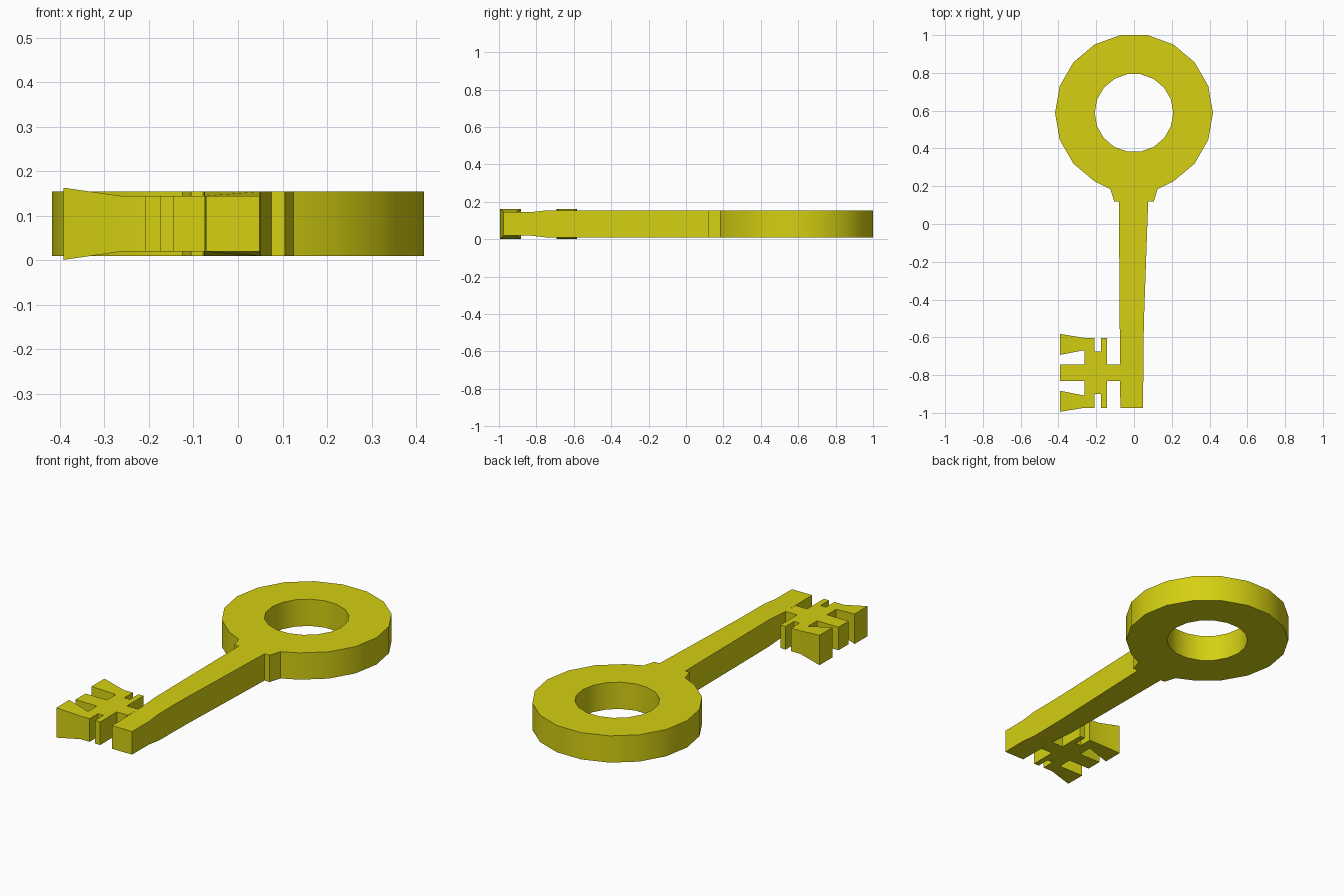
import bpy, bmesh, math

if "Cube" in bpy.data.objects:
    bpy.data.objects.remove(bpy.data.objects["Cube"])

MID = 0.082      # height of the flat centre plane
FULL = 0.0725    # half thickness of ring and shaft
THIN = 0.0625    # half thickness near the tip
FLARE = 0.081    # half thickness at the tooth ends
BIT_Y = -0.788   # mirror line of the bit

brass = bpy.data.materials.new("yellow_brass")
brass.use_nodes = True
brass.diffuse_color = (0.66, 0.63, 0.006, 1)
brass.node_tree.nodes["Principled BSDF"].inputs["Base Color"].default_value = brass.diffuse_color


def finish(name, bm):
    bmesh.ops.remove_doubles(bm, verts=bm.verts, dist=0.0001)
    bmesh.ops.recalc_face_normals(bm, faces=bm.faces)
    mesh = bpy.data.meshes.new(name)
    bm.to_mesh(mesh)
    bm.free()
    mesh.materials.append(brass)
    obj = bpy.data.objects.new(name, mesh)
    bpy.context.collection.objects.link(obj)
    bpy.ops.object.select_all(action='DESELECT')
    obj.select_set(True)
    bpy.context.view_layer.objects.active = obj
    bpy.ops.object.shade_smooth_by_angle(angle=math.radians(30))


def prism(bm, points, open_sides=()):
    """Slab from an (x, y, half thickness) outline; joined sides stay open."""
    top = [bm.verts.new((x, y, MID + h)) for x, y, h in points]
    low = [bm.verts.new((x, y, MID - h)) for x, y, h in points]
    bm.faces.new(top)
    bm.faces.new(low[::-1])
    for i in range(len(points)):
        if i not in open_sides:
            j = (i + 1) % len(points)
            bm.faces.new((top[j], top[i], low[i], low[j]))


# Ring handle, with the outer edge opened where the collar joins
SIDES, CENTRE = 18, 0.588
bm = bmesh.new()
loops = []
for radius, z in ((0.418, FULL), (0.418, -FULL), (0.208, -FULL), (0.208, FULL)):
    loop = []
    for i in range(SIDES):
        a = math.tau * i / SIDES
        x, y = radius * math.cos(a), CENTRE + radius * math.sin(a)
        if radius > 0.3 and i in (13, 14):
            x, y = math.copysign(0.125, x), 0.185
        loop.append(bm.verts.new((x, y, MID + z)))
    loops.append(loop)
for k in range(4):
    a, b = loops[k], loops[(k + 1) % 4]
    for i in range(SIDES):
        j = (i + 1) % SIDES
        if not (k == 0 and i == 13):
            bm.faces.new((a[i], a[j], b[j], b[i]))

# Collar
collar = [(-0.125, 0.185), (-0.105, 0.12), (-0.08, 0.12),
          (0.075, 0.12), (0.105, 0.12), (0.125, 0.185)]
prism(bm, [(x, y, FULL) for x, y in collar], open_sides=(2, 5))
finish("ring_handle", bm)

# Shaft: y, left and right edge, half thickness at each edge
stations = [(0.12, -0.08, 0.075, FULL, FULL),
            (-0.5, -0.076, 0.053, FULL, FULL),
            (-0.6, -0.075, 0.051, FULL, FULL),
            (BIT_Y + 0.043, -0.075, 0.05, THIN, FULL),
            (BIT_Y - 0.043, -0.074, 0.049, THIN, THIN),
            (-0.975, -0.072, 0.048, THIN, THIN)]
bm = bmesh.new()
for n, (a, b) in enumerate(zip(stations, stations[1:])):
    quad = [(a[1], a[0], a[3]), (b[1], b[0], b[3]),
            (b[2], b[0], b[4]), (a[2], a[0], a[4])]
    opened = {3}
    if n < len(stations) - 2:
        opened.add(1)
    if n == 3:
        opened.add(0)
    prism(bm, quad, opened)
finish("shaft", bm)

# Bit: half outline of the toothed plate, mirrored about its middle line
half = [(-0.075, 0.043), (-0.144, 0.043), (-0.144, 0.185), (-0.175, 0.185),
        (-0.175, 0.113), (-0.208, 0.113), (-0.208, 0.185), (-0.263, 0.185),
        (-0.263, 0.12), (-0.263, 0.043), (-0.392, 0.043)]
outline = half + [(x, -d) for x, d in reversed(half)]
last = len(outline) - 1
bm = bmesh.new()
prism(bm, [(x, BIT_Y + d, THIN) for x, d in outline], open_sides=(7, last - 8, last))

# Flared tooth ends
for side in (1, -1):
    flare = [(-0.263, 0.185, THIN), (-0.392, 0.206, FLARE),
             (-0.392, 0.095, FLARE), (-0.263, 0.12, THIN)]
    prism(bm, [(x, BIT_Y + side * d, h) for x, d, h in flare], open_sides=(3,))
finish("bit_teeth", bm)
